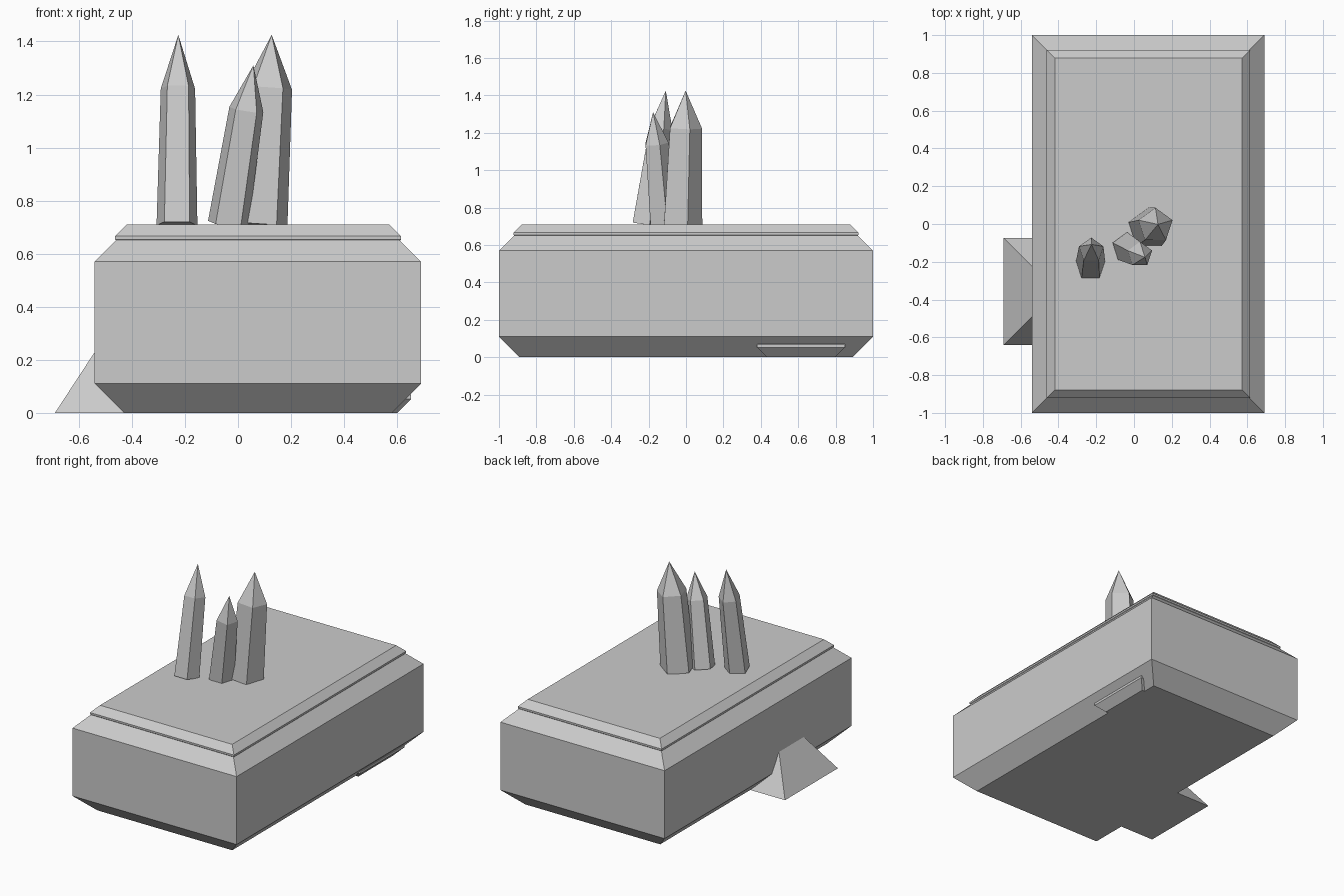
import bpy, math
from mathutils import Vector

if "Cube" in bpy.data.objects:
    bpy.data.objects.remove(bpy.data.objects["Cube"])


def make_object(name, verts, faces):
    mesh = bpy.data.meshes.new(name)
    mesh.from_pydata(verts, [], faces)
    mesh.update()
    obj = bpy.data.objects.new(name, mesh)
    bpy.context.collection.objects.link(obj)
    return obj


def loft(name, rings, apex=None):
    """Skin equal-sized rings; close with a cap or a point."""
    n = len(rings[0])
    verts = [p for ring in rings for p in ring]
    faces = [tuple(reversed(range(n)))]
    for k in range(len(rings) - 1):
        for i in range(n):
            j = (i + 1) % n
            faces.append((k * n + i, k * n + j, (k + 1) * n + j, (k + 1) * n + i))
    top = (len(rings) - 1) * n
    if apex is None:
        faces.append(tuple(range(top, top + n)))
    else:
        verts.append(apex)
        faces += [(top + i, top + (i + 1) % n, len(verts) - 1) for i in range(n)]
    return make_object(name, verts, faces)


def rect(x0, x1, y0, y1, inset, z):
    return [(x0 + inset, y0 + inset, z), (x1 - inset, y0 + inset, z),
            (x1 - inset, y1 - inset, z), (x0 + inset, y1 - inset, z)]


def chamfered_slab(name, x0, x1, y0, y1, z0, z1, c):
    layers = [(c, z0), (0, z0 + c), (0, z1 - c), (c, z1)]
    return loft(name, [rect(x0, x1, y0, y1, i, z) for i, z in layers])


def crystal(name, base, tip, radius):
    """Leaning, tapering five-sided crystal with a pointed end."""
    base, tip = Vector(base), Vector(tip)
    axis = tip - base
    rot = Vector((0, 0, 1)).rotation_difference(axis)

    def ring(t, r):
        pts = []
        for i in range(5):
            a = math.radians(90 + 72 * i)
            pts.append(base + axis * t + rot @ Vector((r * math.cos(a), r * math.sin(a), 0)))
        return pts
    return loft(name, [ring(0, radius), ring(0.72, radius * 0.84)], tip)


# Main block and the raised plate on top
chamfered_slab("rock_base", -0.54, 0.69, -1, 1, 0, 0.68, 0.11)
chamfered_slab("top_plate", -0.463, 0.615, -0.922, 0.922, 0.61, 0.71, 0.044)

# Small ledge low on the right side
chamfered_slab("side_ledge", 0.15, 0.652, 0.38, 0.85, 0, 0.12, 0.052)

# Pyramid rock poking out of the left side
loft("side_pyramid", [rect(-0.69, -0.124, -0.64, -0.074, 0, 0)], (-0.407, -0.357, 0.433))

# Crystals
crystal("crystal_left", (-0.23, -0.22, 0.71), (-0.225, -0.108, 1.425), 0.081)
crystal("crystal_small", (-0.037, -0.124, 0.71), (0.058, -0.176, 1.31), 0.081)
crystal("crystal_large", (0.079, -0.026, 0.71), (0.127, -0.002, 1.425), 0.113)
